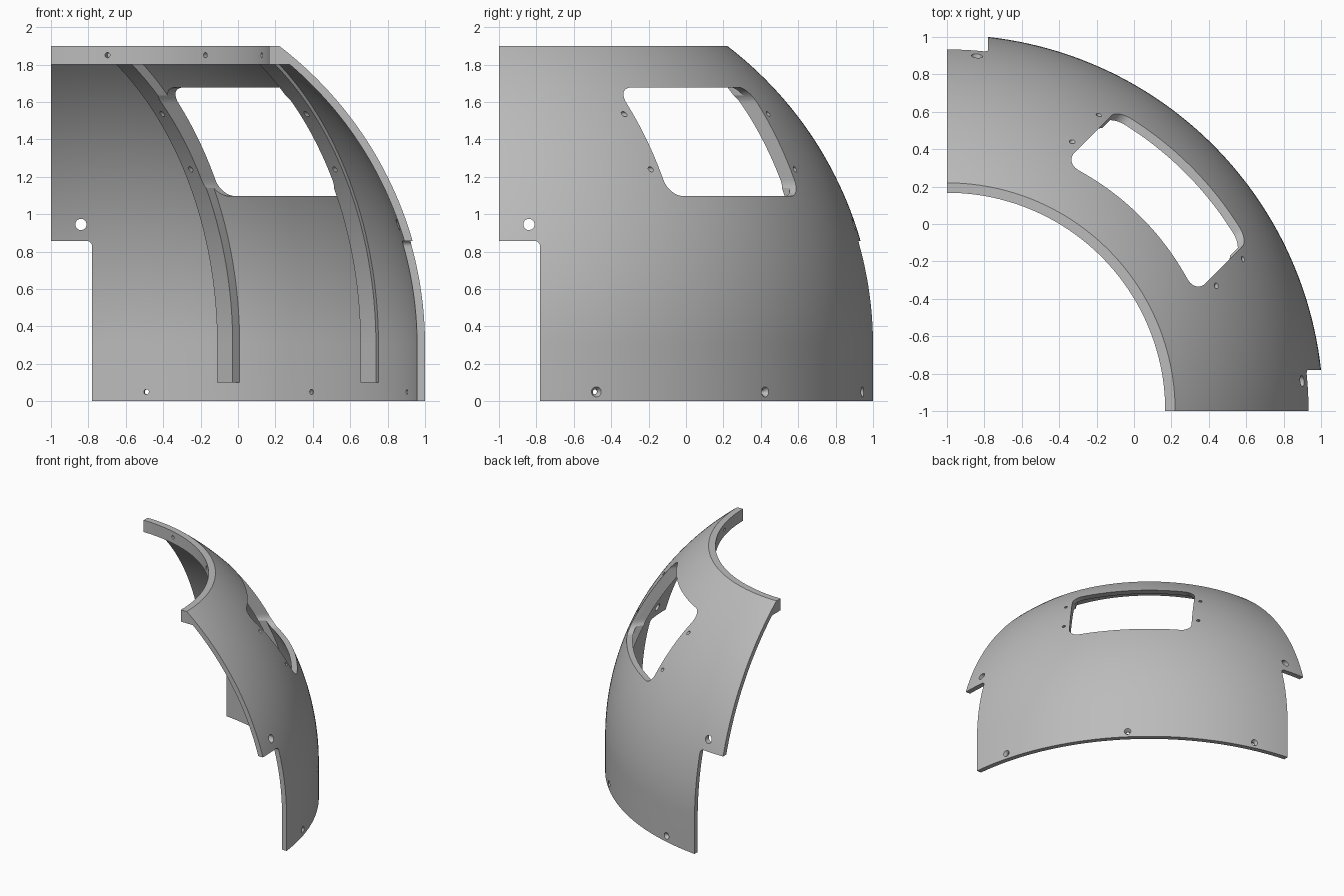
import bpy, bmesh
from math import sin, cos, pi, sqrt, radians, asin
from mathutils import Vector

if "Cube" in bpy.data.objects:
    bpy.data.objects.remove(bpy.data.objects["Cube"])

# Main dimensions, measured from the dome's vertical axis
R_OUT, R_IN, SPRING = 2.012, 1.97, 0.3
TOP, RING_LOW, RING_R = 1.9, 1.8, 1.167
AXIS = Vector((-1, -1, 0))
S = sqrt(0.5)
UP = Vector((0, 0, 1))

grey = bpy.data.materials.new("plain grey")
grey.use_nodes = True
colour = (0.5, 0.5, 0.5, 1)
grey.diffuse_color = colour
grey.node_tree.nodes["Principled BSDF"].inputs["Base Color"].default_value = colour


def polar(r, angle, z):
    return Vector((r * cos(angle), r * sin(angle), z))


def diag(u, v, z):
    """u runs out along the symmetry plane, v runs across it."""
    return Vector(((u - v) * S, (u + v) * S, z))


def loft(name, rings):
    """Closed solid through matching rings of points."""
    bm = bmesh.new()
    rows = [[bm.verts.new(p + AXIS) for p in ring] for ring in rings]
    n = len(rows[0])
    for a, b in zip(rows, rows[1:]):
        for i in range(n):
            j = (i + 1) % n
            bm.faces.new((a[i], a[j], b[j], b[i]))
    bm.faces.new(rows[0])
    bm.faces.new(rows[-1])
    bmesh.ops.recalc_face_normals(bm, faces=bm.faces)
    mesh = bpy.data.meshes.new(name)
    bm.to_mesh(mesh)
    bm.free()
    obj = bpy.data.objects.new(name, mesh)
    bpy.context.collection.objects.link(obj)
    mesh.materials.append(grey)
    return obj


def drill(start, end, r1, r2=None):
    """Round cutter between two points, optionally tapered."""
    axis = (end - start).normalized()
    side = axis.cross(UP).normalized()
    other = axis.cross(side)
    ends = ((start, r1), (end, r2 or r1))
    turn = [2 * pi * i / 24 for i in range(24)]
    return loft("cutter", [[p + (side * cos(t) + other * sin(t)) * r for t in turn]
                           for p, r in ends])


def cut(obj, cutters):
    for c in cutters:
        c.hide_render = True
        mod = obj.modifiers.new("cut", "BOOLEAN")
        mod.operation, mod.solver, mod.object = "DIFFERENCE", "EXACT", c
    graph = bpy.context.evaluated_depsgraph_get()
    mesh = bpy.data.meshes.new_from_object(obj.evaluated_get(graph))
    obj.modifiers.clear()
    obj.data = mesh


# Shell section: straight skirt, spherical dome, thick ring at the top
def arc(radius, z_end, steps=48):
    end = asin((z_end - SPRING) / radius)
    return [(radius * cos(end * i / steps), SPRING + radius * sin(end * i / steps))
            for i in range(steps + 1)]


section = [(R_OUT, 0)] + arc(R_OUT, TOP) + [(RING_R, TOP), (RING_R, RING_LOW)]
section += arc(R_IN, RING_LOW)[::-1] + [(R_IN, 0)]
STEPS = 96
shell = loft("dome_shell", [[polar(r, pi / 2 * i / STEPS, z) for r, z in section]
                            for i in range(STEPS + 1)])

# Two shallow ribs inside, one on each side of the window
RIB_NEAR, RIB_FAR, RIB_R, RIB_BASE = 0.483, 0.6, 1.857, 0.1


def rib(name, side):
    rings = []
    levels = [RIB_BASE] + [SPRING + (RING_LOW + 0.01 - SPRING) * i / 60 for i in range(61)]
    for z in levels:
        h = max(z - SPRING, 0)
        inner = sqrt(RIB_R ** 2 - h * h)
        corners = [(inner, RIB_NEAR), (inner, RIB_FAR)]
        corners += [(sqrt(1.985 ** 2 - h * h - v * v), v) for v in (RIB_FAR, RIB_NEAR)]
        rings.append([diag(u, side * v, z) for u, v in corners])
    return loft(name, rings)


ribs = [rib("left_rib", -1), rib("right_rib", 1)]

# Window cutter: rounded rectangle pushed straight out along the symmetry plane
half, low, high, rad = 0.495, 1.097, 1.677, 0.085
outline = []
for k, (v, z) in enumerate([(half - rad, high - rad), (rad - half, high - rad),
                            (rad - half, low + rad), (half - rad, low + rad)]):
    for i in range(11):
        t = pi / 2 * (k + i / 10)
        outline.append((v + rad * cos(t), z + rad * sin(t)))
window = loft("cutter", [[diag(u, v, z) for v, z in outline] for u in (0.8, 2.5)])

# Screw holes beside the window, through shell and ribs
side_holes = []
for side in (-1, 1):
    for z in (1.24, 1.535):
        side_holes.append(drill(diag(1, side * 0.545, z), diag(2.4, side * 0.545, z), 0.014))

# Corner notches and the hole in each tab, mirrored across the symmetry plane
notch_w, notch_h, fillet = 0.22, 0.857, 0.03
corner = [(notch_w - fillet + fillet * cos(pi / 2 * i / 8),
           notch_h - fillet + fillet * sin(pi / 2 * i / 8)) for i in range(9)]
notch = [(-0.2, -0.2), (notch_w, -0.2)] + corner + [(-0.2, notch_h)]
edge_cuts = []
for place in (lambda a, b, z: Vector((a, b, z)), lambda a, b, z: Vector((b, a, z))):
    edge_cuts.append(loft("cutter", [[place(a, b, z) for a, z in notch] for b in (1.5, 2.5)]))
    edge_cuts.append(drill(place(0.16, 1.6, 0.945), place(0.16, 2.2, 0.945), 0.03))

# Countersunk holes along the skirt and blind holes in the ring
for degrees in (15, 45, 75):
    a = radians(degrees)
    edge_cuts.append(drill(polar(1.8, a, 0.05), polar(2.2, a, 0.05), 0.014))
    edge_cuts.append(drill(polar(1.99, a, 0.05), polar(2.02, a, 0.05), 0.014, 0.032))
    edge_cuts.append(drill(polar(1.1, a, 1.85), polar(1.22, a, 1.85), 0.014))

cut(shell, [window] + side_holes + edge_cuts)
for r in ribs:
    cut(r, [window] + side_holes)
for c in [window] + side_holes + edge_cuts:
    bpy.data.objects.remove(c)

# Smooth curved faces, keep edges crisp
bpy.ops.object.select_all(action="DESELECT")
for obj in [shell] + ribs:
    obj.select_set(True)
bpy.context.view_layer.objects.active = shell
bpy.ops.object.shade_smooth_by_angle(angle=radians(30))
